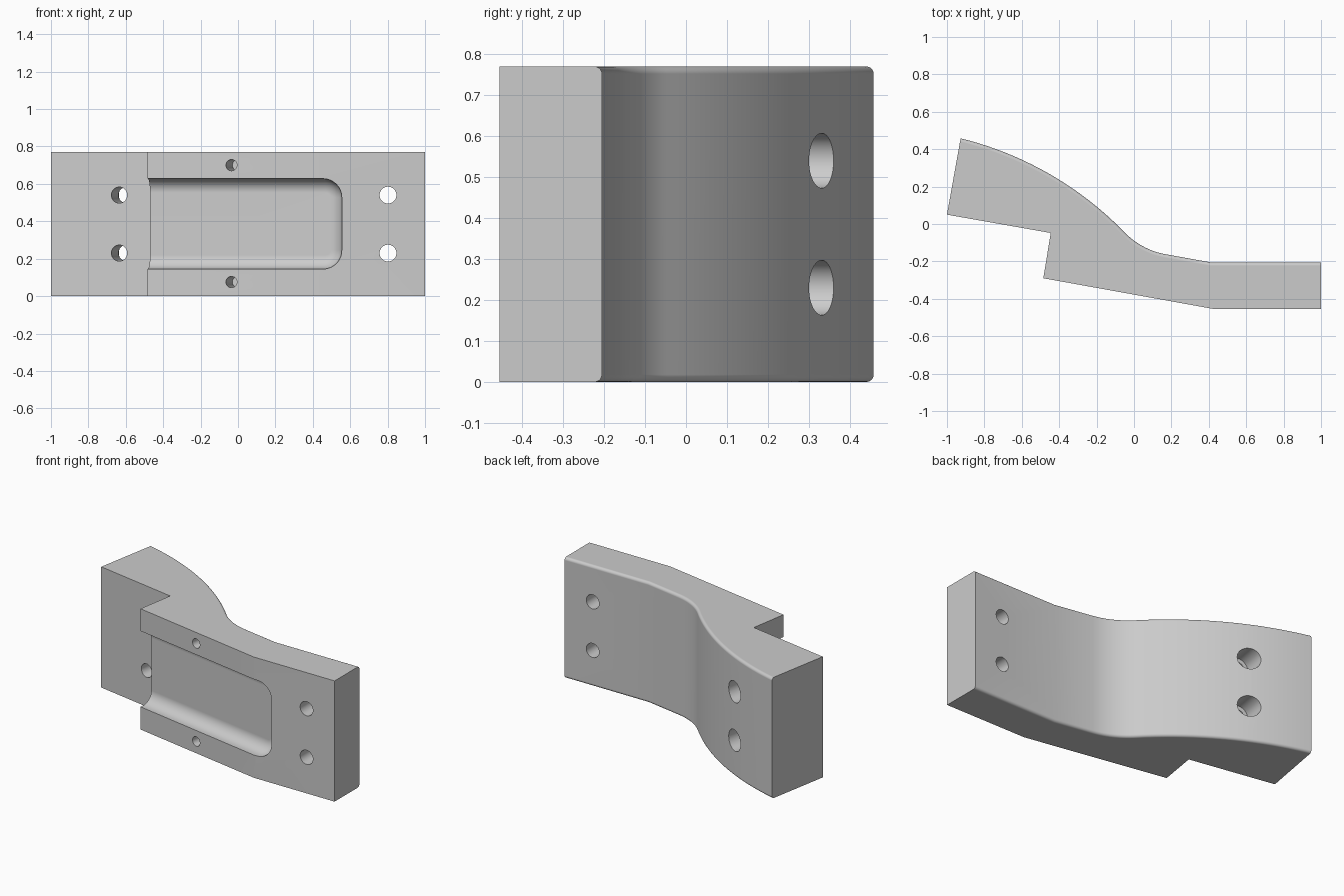
import bpy, bmesh, math
from mathutils import Vector, Matrix

if "Cube" in bpy.data.objects:
    bpy.data.objects.remove(bpy.data.objects["Cube"], do_unlink=True)

HEIGHT = 0.77
TILT = math.radians(10)
ALONG = Vector((math.cos(TILT), -math.sin(TILT), 0))
INWARD = Vector((math.sin(TILT), math.cos(TILT), 0))

grey = bpy.data.materials.new("light grey")
grey.use_nodes = True
grey.diffuse_color = (0.6, 0.6, 0.6, 1)
grey.node_tree.nodes["Principled BSDF"].inputs["Base Color"].default_value = grey.diffuse_color


def make_object(name, bm):
    bmesh.ops.recalc_face_normals(bm, faces=bm.faces)
    mesh = bpy.data.meshes.new(name)
    bm.to_mesh(mesh)
    bm.free()
    mesh.materials.append(grey)
    obj = bpy.data.objects.new(name, mesh)
    bpy.context.collection.objects.link(obj)
    return obj


def arc(start, end, half_turn, steps):
    """Circular arc between two points; the sign of half_turn picks the side."""
    a, b = Vector(start), Vector(end)
    chord = b - a
    side = Vector((-chord.y, chord.x)) / 2
    centre = (a + b) / 2 - side / math.tan(half_turn)
    points = []
    for i in range(steps + 1):
        turn = Matrix.Rotation(-2 * half_turn * i / steps, 2)
        points.append(centre + turn @ (a - centre))
    return points


def cylinder(name, start, direction, length, radius):
    bm = bmesh.new()
    bmesh.ops.create_cone(bm, cap_ends=True, segments=48, radius1=radius,
                          radius2=radius, depth=length)
    turn = direction.to_track_quat('Z', 'Y').to_matrix().to_4x4()
    place = Matrix.Translation(Vector(start) + direction * length / 2) @ turn
    bmesh.ops.transform(bm, matrix=place, verts=bm.verts)
    return make_object(name, bm)


# Bracket body: plan profile extruded upward
front = [(1, -0.205), (1, -0.455), (0.43, -0.455), (-0.485, -0.29),
         (-0.445, -0.048), (-1, 0.05)]
back = arc((-0.927, 0.458), (-0.05, -0.045), math.radians(16), 28)
back += arc((-0.05, -0.045), (0.17, -0.162), math.radians(-18), 14)[1:]
back.append(Vector((0.41, -0.205)))
bm = bmesh.new()
base = bm.faces.new([bm.verts.new((p[0], p[1], 0)) for p in front + back])
grown = bmesh.ops.extrude_face_region(bm, geom=[base])["geom"]
bmesh.ops.translate(bm, vec=(0, 0, HEIGHT),
                    verts=[v for v in grown if isinstance(v, bmesh.types.BMVert)])

# Round the top and bottom rims of the back
rim_points = [Vector(p) for p in back + front[:1]]


def on_rim(v):
    return any((v.co.xy - p).length < 1e-4 for p in rim_points)


rims = [e for e in bm.edges if abs(e.verts[0].co.z - e.verts[1].co.z) < 1e-5
        and all(on_rim(v) for v in e.verts)]
bmesh.ops.bevel(bm, geom=rims, offset=0.018, segments=5, profile=0.5, affect='EDGES')
body = make_object("bracket_body", bm)

# Pocket cutter: rounded corners and a filleted floor, open at the step
bm = bmesh.new()
bmesh.ops.create_cube(bm, size=1)
low, high = Vector((-0.2, 0.145, -0.3)), Vector((1.053, 0.628, 0.09))
for v in bm.verts:
    v.co = Vector([low[i] if v.co[i] < 0 else high[i] for i in range(3)])
corners = [e for e in bm.edges if all(v.co.x > 1 for v in e.verts)
           and abs(e.verts[0].co.z - e.verts[1].co.z) > 0.1]
bmesh.ops.bevel(bm, geom=corners, offset=0.1, segments=10, profile=0.5, affect='EDGES')
floor = [e for e in bm.edges if all(v.co.z > 0.089 for v in e.verts)
         and any(v.co.x > 0 for v in e.verts)]
bmesh.ops.bevel(bm, geom=floor, offset=0.075, segments=8, profile=0.5, affect='EDGES')
for v in bm.verts:
    u, z, w = v.co
    v.co = Vector((-0.485, -0.29, z)) + ALONG * u + INWARD * w
cutters = [make_object("pocket_cutter", bm)]

# Bolt holes, with wide counterbores at the back of the thick end
back_way = Vector((0, 1, 0))
for z in (0.23, 0.54):
    cutters.append(cylinder("bolt_cutter", (0.802, -0.6, z), back_way, 0.6, 0.045))
    entry = Vector((-0.635, -0.015, z))
    cutters.append(cylinder("bolt_cutter", entry - INWARD * 0.1, INWARD, 0.7, 0.043))
    cutters.append(cylinder("counterbore_cutter", entry + INWARD * 0.22, INWARD, 0.4, 0.067))

# Blind holes above and below the pocket
for z in (0.075, 0.7):
    cutters.append(cylinder("pin_cutter", Vector((-0.035, -0.371, z)) - INWARD * 0.1,
                            INWARD, 0.3, 0.03))

bpy.context.view_layer.objects.active = body
for cutter in cutters:
    cut = body.modifiers.new("cut", 'BOOLEAN')
    cut.operation = 'DIFFERENCE'
    cut.solver = 'EXACT'
    cut.object = cutter
    bpy.ops.object.modifier_apply(modifier=cut.name)
    bpy.data.objects.remove(cutter, do_unlink=True)

# Smooth curved areas, keep the flats flat
bpy.ops.object.select_all(action='DESELECT')
body.select_set(True)
bpy.ops.object.shade_smooth_by_angle(angle=math.radians(25))
weights = body.modifiers.new("even_flats", 'WEIGHTED_NORMAL')
weights.keep_sharp = True
